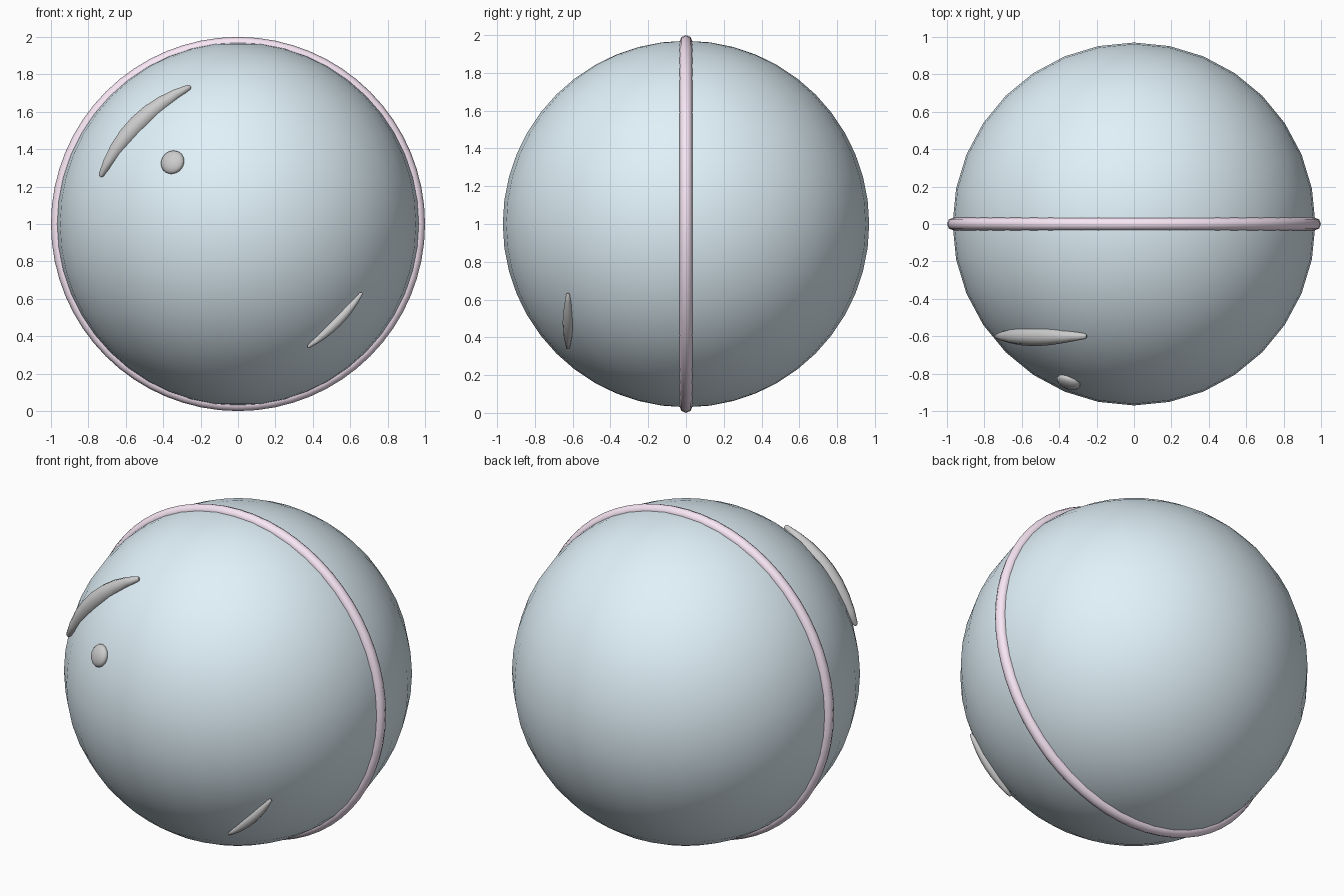
import bpy
from math import radians, sin, cos, pi
from mathutils import Vector

if "Cube" in bpy.data.objects:
    bpy.data.objects.remove(bpy.data.objects["Cube"])

CENTRE = Vector((0, 0, 1))
R = 0.97


def material(name, rgb):
    m = bpy.data.materials.new(name)
    m.diffuse_color = (*rgb, 1)
    m.use_nodes = True
    m.node_tree.nodes["Principled BSDF"].inputs["Base Color"].default_value = m.diffuse_color
    return m


def finish(name, mat=None):
    ob = bpy.context.object
    ob.name = name
    bpy.ops.object.shade_smooth()
    if mat:
        ob.data.materials.append(mat)
    return ob


def glint(name, y, a0, a1, r_end, r_mid, thick, tip, n=8):
    """Tapered tube following the sphere in a plane of constant y."""
    cu = bpy.data.curves.new(name, 'CURVE')
    cu.dimensions = '3D'
    cu.bevel_depth = thick
    cu.bevel_resolution = 3
    cu.use_fill_caps = True
    sp = cu.splines.new('POLY')
    # extra point close to each end rounds off the tip
    ts = [0, 0.012] + [i / n for i in range(1, n)] + [0.988, 1]
    sp.points.add(len(ts) - 1)
    for p, t in zip(sp.points, ts):
        s = sin(pi * t)
        a = radians(a0 + (a1 - a0) * t)
        r = r_end + (r_mid - r_end) * s
        p.co = (r * cos(a), y, 1 + r * sin(a), 1)
        p.radius = tip * 0.5 if t in (0, 1) else tip + (1 - tip) * s
    ob = bpy.data.objects.new(name, cu)
    bpy.context.collection.objects.link(ob)
    bpy.ops.object.select_all(action='DESELECT')
    ob.select_set(True)
    bpy.context.view_layer.objects.active = ob
    bpy.ops.object.convert(target='MESH')
    bpy.ops.object.select_all(action='DESELECT')
    bpy.context.object.select_set(True)
    bpy.ops.object.shade_smooth_by_angle(angle=radians(50))


# bubble shell
bpy.ops.mesh.primitive_uv_sphere_add(segments=32, ring_count=24, radius=R, location=CENTRE)
finish("bubble", material("pale_blue", (0.75, 0.88, 0.95)))

# upright rim ring
bpy.ops.mesh.primitive_torus_add(major_segments=64, minor_segments=8, major_radius=0.966,
                                 minor_radius=0.034, location=CENTRE, rotation=(pi / 2, 0, 0))
finish("rim_ring", material("pale_pink", (0.95, 0.8, 0.92)))

# curved highlights
glint("large_highlight", -0.60, 161, 109, 0.778, 0.755, 0.053, 0.25)
glint("small_highlight", -0.625, -60.5, -29, 0.757, 0.745, 0.028, 0.3)

# flattened highlight dot, lying on the surface
normal = Vector((-0.35, -0.845, 0.33)).normalized()
bpy.ops.mesh.primitive_uv_sphere_add(segments=16, ring_count=10, radius=0.066,
                                     location=CENTRE + normal * 0.972)
dot = finish("highlight_dot")
dot.rotation_euler = normal.to_track_quat('Z', 'Y').to_euler()
dot.scale = (1, 1, 0.5)
